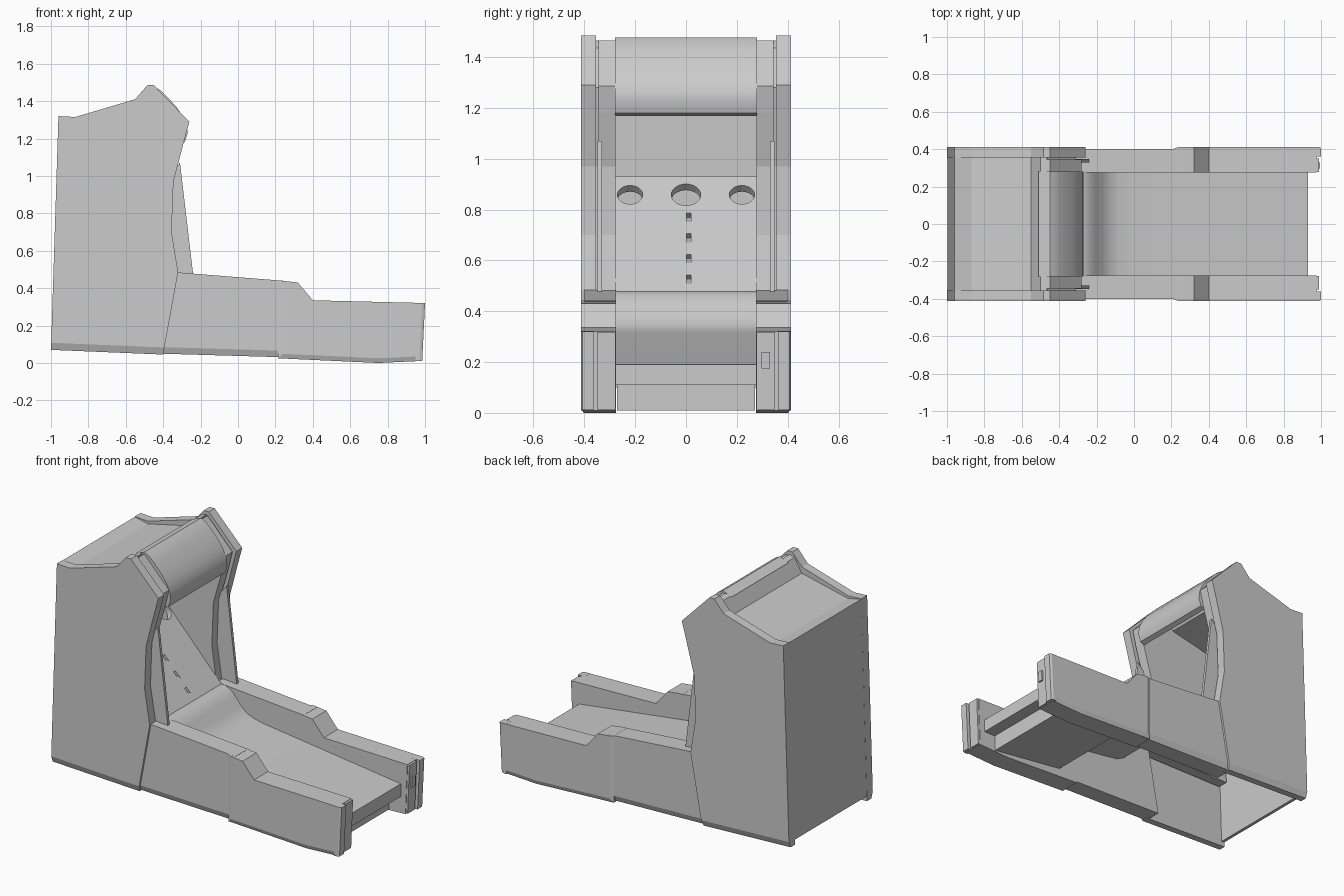
import bpy
import bmesh
import math
from mathutils import Vector

default = bpy.data.objects.get("Cube")
if default:
    bpy.data.objects.remove(default, do_unlink=True)

GREY = (0.6, 0.6, 0.6, 1)
grey = bpy.data.materials.new("light grey")
grey.diffuse_color = GREY
grey.use_nodes = True
grey.node_tree.nodes["Principled BSDF"].inputs["Base Color"].default_value = GREY


def prism(name, profile, y0, y1, mirror=False, smooth=False, bevel=0, rule=None):
    """Extrude an x-z profile along y; give edges that pass the rule a shallow chamfer."""
    bm = bmesh.new()
    face = bm.faces.new([bm.verts.new((x, y0, z)) for x, z in profile])
    ext = bmesh.ops.extrude_face_region(bm, geom=[face])["geom"]
    for v in ext:
        if isinstance(v, bmesh.types.BMVert):
            v.co.y = y1
    if rule:
        edges = [e for e in bm.edges if rule(e.verts[0].co, e.verts[1].co)]
        bmesh.ops.bevel(bm, geom=edges, offset=bevel, segments=1,
                        affect='EDGES', clamp_overlap=True)
        for v in bm.verts:
            if y0 + 0.001 < v.co.y < y1 - 0.001:
                v.co.y = y1 - bevel * 0.4
    bmesh.ops.recalc_face_normals(bm, faces=bm.faces)
    mesh = bpy.data.meshes.new(name)
    bm.to_mesh(mesh)
    bm.free()
    mesh.materials.append(grey)
    obj = bpy.data.objects.new(name, mesh)
    bpy.context.collection.objects.link(obj)
    if mirror:
        mod = obj.modifiers.new("mirror", 'MIRROR')
        mod.use_axis = (False, True, False)
    if smooth:
        bpy.ops.object.select_all(action='DESELECT')
        obj.select_set(True)
        bpy.context.view_layer.objects.active = obj
        bpy.ops.object.shade_smooth_by_angle(angle=math.radians(35))
    return obj


def outer_low(a, b):
    """Long lower edges on the outside face."""
    return min(a.y, b.y) > 0.39 and max(a.z, b.z) < 0.08


# Cabinet sides: outer panels and slightly recessed inner panels
prism("cabinet_side", [(-1, 0.07), (-0.96, 1.32), (-0.87, 1.315),
      (-0.55, 1.41), (-0.485, 1.485), (-0.45, 1.485), (-0.26, 1.29),
      (-0.29, 1.18), (-0.345, 0.97), (-0.355, 0.7), (-0.32, 0.485),
      (-0.40, 0.045)], 0.355, 0.413, True, bevel=0.038, rule=outer_low)
prism("cabinet_inner_side", [(-0.535, 1.36), (-0.475, 1.455), (-0.45, 1.465),
      (-0.28, 1.285), (-0.305, 1.18), (-0.365, 0.97), (-0.375, 0.7),
      (-0.34, 0.46), (-0.95, 0.46), (-0.935, 1.28), (-0.87, 1.27)], 0.278, 0.345, True)
prism("panel_groove", [(-0.535, 1.35), (-0.47, 1.44), (-0.31, 1.28),
      (-0.39, 0.97), (-0.39, 0.47), (-0.94, 0.47), (-0.93, 1.27), (-0.87, 1.26)],
      0.34, 0.36, True)
prism("side_fin", [(-0.31, 1.07), (-0.24, 0.475), (-0.38, 0.475), (-0.37, 1.0)],
      0.33, 0.348, True)

# Cabinet back and recessed roof
prism("cabinet_back", [(-0.998, 0.1), (-0.96, 1.318), (-0.94, 1.29), (-0.978, 0.1)],
      -0.355, 0.355)
prism("cabinet_roof", [(-0.96, 1.318), (-0.87, 1.298), (-0.55, 1.37), (-0.50, 1.455),
      (-0.465, 1.465), (-0.465, 1.435), (-0.485, 1.43), (-0.535, 1.345),
      (-0.87, 1.27), (-0.945, 1.285)], -0.356, 0.356)

# Curved hood shell over the open target chamber
HOOD = [(-0.48, 1.465), (-0.45, 1.477), (-0.42, 1.462), (-0.38, 1.425),
        (-0.33, 1.37), (-0.295, 1.32), (-0.273, 1.27), (-0.27, 1.225), (-0.285, 1.18)]
prism("hood", HOOD + [(x - 0.03, z - 0.012) for x, z in reversed(HOOD)],
      -0.28, 0.28, smooth=True)

# Sloping target board with ball holes and a row of small slots
board = prism("target_board", [(-0.31, 0.48), (-0.73, 0.93), (-0.76, 0.91),
              (-0.34, 0.46)], -0.28, 0.28)
start, end = Vector((-0.31, 0, 0.48)), Vector((-0.73, 0, 0.93))
normal = Vector((0.45, 0, 0.42)).normalized()


def cut_board(cutter):
    mod = board.modifiers.new("hole", 'BOOLEAN')
    mod.operation = 'DIFFERENCE'
    mod.object = cutter
    bpy.ops.object.select_all(action='DESELECT')
    board.select_set(True)
    bpy.context.view_layer.objects.active = board
    bpy.ops.object.modifier_apply(modifier=mod.name)
    bpy.data.objects.remove(cutter, do_unlink=True)


for y, radius in ((-0.22, 0.05), (0, 0.058), (0.22, 0.05)):
    bpy.ops.mesh.primitive_cylinder_add(
        vertices=24, radius=radius, depth=0.3,
        location=start.lerp(end, 0.84) + Vector((0, y, 0)),
        rotation=normal.to_track_quat('Z', 'Y').to_euler())
    hole = bpy.context.object
    hole.name = "hole_cutter"
    hole.hide_render = True
    hole.data.materials.append(grey)
    cut_board(hole)
for i in range(4):
    low = start.lerp(end, 0.03 + 0.18 * i)
    high = start.lerp(end, 0.14 + 0.18 * i)
    slot = prism("slot_cutter", [(p.x, p.z) for p in (
        low + normal * 0.01, high + normal * 0.01, high - normal * 0.025)], 0.002, 0.02)
    slot.hide_render = True
    cut_board(slot)

# Ball lane with its launch hump, and the kick plate under its end
prism("ball_lane", [(-0.35, 0.46), (-0.32, 0.48), (-0.28, 0.48), (-0.245, 0.465),
      (-0.21, 0.43), (-0.17, 0.38), (-0.13, 0.345), (-0.08, 0.325), (0, 0.31),
      (0.93, 0.19), (0.93, 0.11), (0.8, 0.11), (0.7, 0.2), (0, 0.29),
      (-0.1, 0.305), (-0.15, 0.33), (-0.25, 0.44)], -0.28, 0.28, smooth=True)
prism("kick_plate", [(0.85, 0.14), (0.85, 0.01), (0.35, 0.07), (0.35, 0.25)],
      -0.272, 0.272)

# Side rails: middle section, then the wider front section
prism("rail_middle", [(-0.42, 0.05), (-0.34, 0.484), (-0.32, 0.484), (0.26, 0.438),
      (0.26, 0.03)], 0.275, 0.4, True, bevel=0.035, rule=outer_low)
FRONT = [(0.215, 0.025), (0.215, 0.442), (0.32, 0.43), (0.40, 0.335), (0.975, 0.321),
         (0.963, 0.01), (0.75, 0)]


def outer_trim(a, b):
    """Outside edges along the bottom and up the rear end."""
    rear = max(a.x, b.x) < 0.3 and abs(a.z - b.z) > 0.2
    return min(a.y, b.y) > 0.4 and (rear or max(a.z, b.z) < 0.05)


prism("rail_front", FRONT, 0.275, 0.413, True, bevel=0.025, rule=outer_trim)


def upright(a, b):
    """The outside upright edge at the very front."""
    return min(a.y, b.y) > 0.4 and abs(a.z - b.z) > 0.2 and min(a.x, b.x) > 0.98


# Rail ends: a thick outer cap and a shorter inner cap with a gap between
prism("rail_end_outer", [(0.95, 0.322), (1, 0.32), (0.985, 0.012), (0.95, 0.01)],
      0.362, 0.413, True, bevel=0.015, rule=upright)
prism("rail_end_inner", [(0.95, 0.32), (0.988, 0.318), (0.975, 0.014), (0.95, 0.012)],
      0.278, 0.35, True)

# Coin slot on the left rail end
prism("coin_slot", [(0.96, 0.175), (0.992, 0.175), (0.995, 0.24), (0.96, 0.24)],
      0.297, 0.33)
